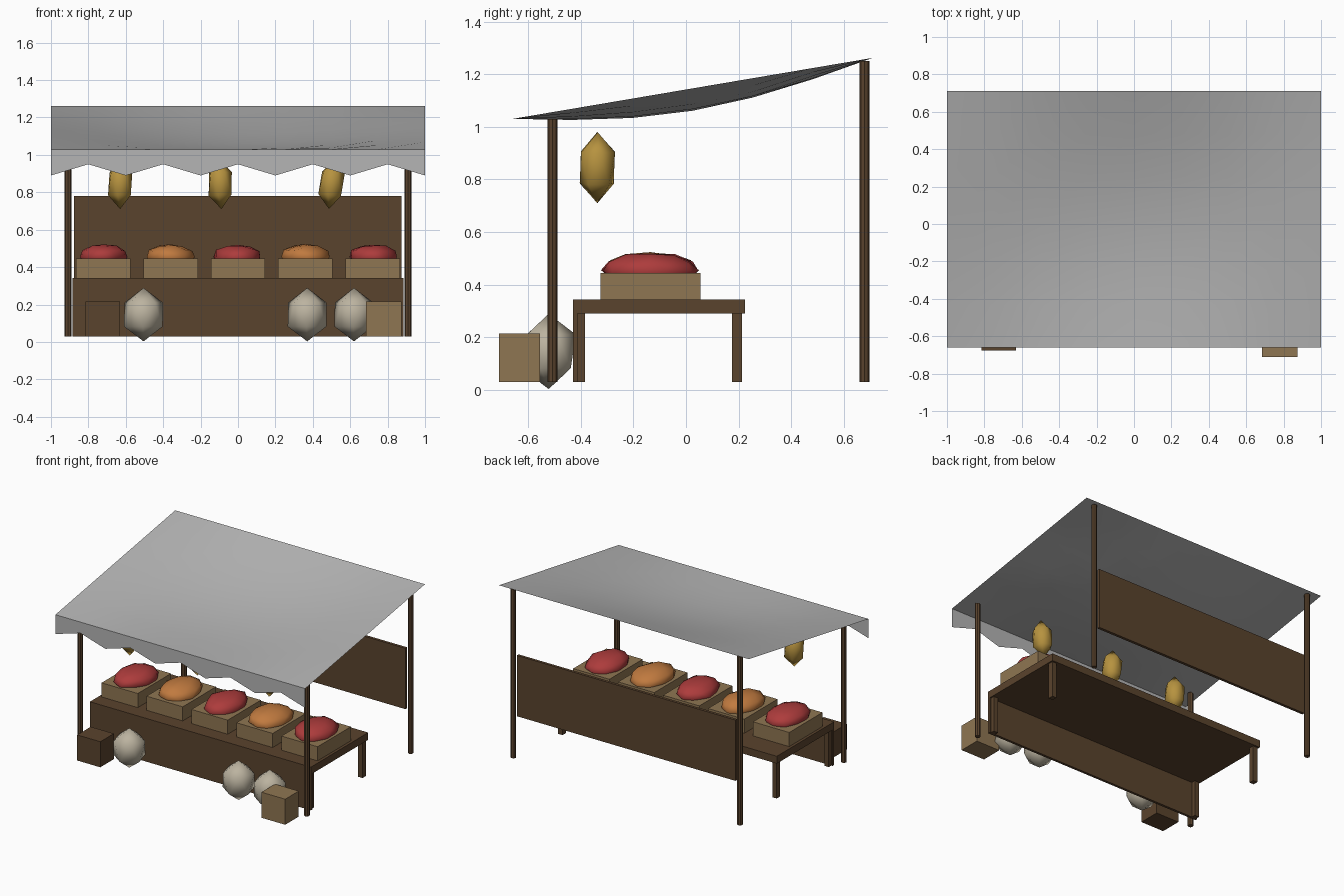
import bpy, bmesh, math, random
from mathutils import Matrix, Euler

if "Cube" in bpy.data.objects:
    bpy.data.objects.remove(bpy.data.objects["Cube"])

random.seed(4)


def mat(name, rgb):
    m = bpy.data.materials.new(name)
    m.diffuse_color = (*rgb, 1)
    m.use_nodes = True
    m.node_tree.nodes["Principled BSDF"].inputs["Base Color"].default_value = m.diffuse_color
    return m


WOOD = mat("dark wood", (0.102, 0.056, 0.026))
CRATE = mat("light wood", (0.275, 0.18, 0.085))
CLOTH = mat("grey cloth", (0.46, 0.46, 0.46))
RED = mat("red produce", (0.42, 0.045, 0.045))
ORANGE = mat("orange produce", (0.53, 0.195, 0.05))
YELLOW = mat("yellow produce", (0.47, 0.29, 0.05))
SACK = mat("sackcloth", (0.50, 0.45, 0.35))


def finish(name, bm, material, smooth=False):
    me = bpy.data.meshes.new(name)
    bm.to_mesh(me)
    bm.free()
    me.materials.append(material)
    for p in me.polygons:
        p.use_smooth = smooth
    ob = bpy.data.objects.new(name, me)
    bpy.context.collection.objects.link(ob)
    return ob


def box(name, x, y, z, material):
    """Box from (min, max) pairs."""
    bm = bmesh.new()
    size = [b - a for a, b in (x, y, z)]
    mid = [(a + b) / 2 for a, b in (x, y, z)]
    bmesh.ops.create_cube(bm, size=1, matrix=Matrix.LocRotScale(mid, None, size))
    return finish(name, bm, material)


def post(name, x, y, z0, z1):
    bm = bmesh.new()
    bmesh.ops.create_cone(bm, cap_ends=True, segments=8, radius1=0.019, radius2=0.019,
                          depth=z1 - z0, matrix=Matrix.Translation((x, y, (z0 + z1) / 2)))
    return finish(name, bm, WOOD)


def blob(name, loc, radii, material, level, rot=(0, 0, 0), jitter=0):
    bm = bmesh.new()
    bmesh.ops.create_icosphere(bm, subdivisions=level, radius=1)
    for v in bm.verts:
        v.co *= 1 + random.uniform(-jitter, jitter)
    bm.transform(Matrix.LocRotScale(loc, Euler(rot), radii))
    return finish(name, bm, material, True)


# Sagging canopy, pinned along its edges
bm = bmesh.new()
NX, NY = 8, 6
Y0, Y1, Z0, Z1 = -0.66, 0.71, 1.03, 1.262
rows = []
for j in range(NY + 1):
    v = j / NY
    rows.append([bm.verts.new((-1 + 2 * i / NX, Y0 + (Y1 - Y0) * v,
                 Z0 + (Z1 - Z0) * v - 0.085 * math.sin(math.pi * v) * math.sin(math.pi * i / NX)))
                 for i in range(NX + 1)])
for a, b in zip(rows, rows[1:]):
    for i in range(NX):
        bm.faces.new((a[i], a[i + 1], b[i + 1], b[i]))
finish("canopy", bm, CLOTH, True)

# Zigzag valance along the front edge
bm = bmesh.new()
top = [bm.verts.new((-1 + 0.2 * i, Y0, Z0)) for i in range(11)]
low = [bm.verts.new((-1 + 0.2 * i, Y0, 0.95 if i % 2 else 0.89)) for i in range(11)]
for i in range(10):
    bm.faces.new((low[i], low[i + 1], top[i + 1], top[i]))
finish("valance", bm, CLOTH)

# Posts, table legs
for s, side in ((-1, "left"), (1, "right")):
    post("front_post_" + side, s * 0.908, -0.508, 0.03, 1.03)
    post("back_post_" + side, s * 0.908, 0.678, 0.03, 1.25)
    lx = sorted((s * 0.84, s * 0.875))
    box("front_leg_" + side, lx, (-0.412, -0.383), (0.03, 0.29), WOOD)
    box("back_leg_" + side, lx, (0.175, 0.212), (0.03, 0.29), WOOD)

# Table and boards
box("table_top", (-0.885, 0.885), (-0.43, 0.225), (0.29, 0.343), WOOD)
box("front_panel", (-0.885, 0.885), (-0.43, -0.412), (0.03, 0.29), WOOD)
box("back_board", (-0.877, 0.873), (0.668, 0.688), (0.34, 0.78), WOOD)

# Produce crates with heaped fruit
for i in range(5):
    x = 0.36 * (i - 2)
    box(f"produce_crate_{i}", (x - 0.145, x + 0.145), (-0.325, 0.055), (0.343, 0.445), CRATE)
    blob(f"produce_heap_{i}", (x, -0.135, 0.455), (0.13, 0.18, 0.068),
         ORANGE if i % 2 else RED, 2, (0, 0, 0.0), 0.06)

# Hanging produce
for i, (x, tilt) in enumerate(((-0.63, 0.0), (-0.095, -0.05), (0.5, 0.1))):
    blob(f"hanging_produce_{i}", (x, -0.337, 0.845), (0.073, 0.076, 0.135), YELLOW, 1, (0, tilt, 0.1))

# Sacks on the ground
for i, x in enumerate((-0.505, 0.37, 0.62)):
    blob(f"sack_{i}", (x, -0.522, 0.146), (0.122, 0.115, 0.143), SACK, 1, (0, 0, 0.3))

# Ground crates
box("ground_crate_left", (-0.815, -0.63), (-0.675, -0.52), (0.03, 0.215), WOOD)
box("ground_crate_right", (0.685, 0.875), (-0.71, -0.555), (0.03, 0.215), CRATE)
